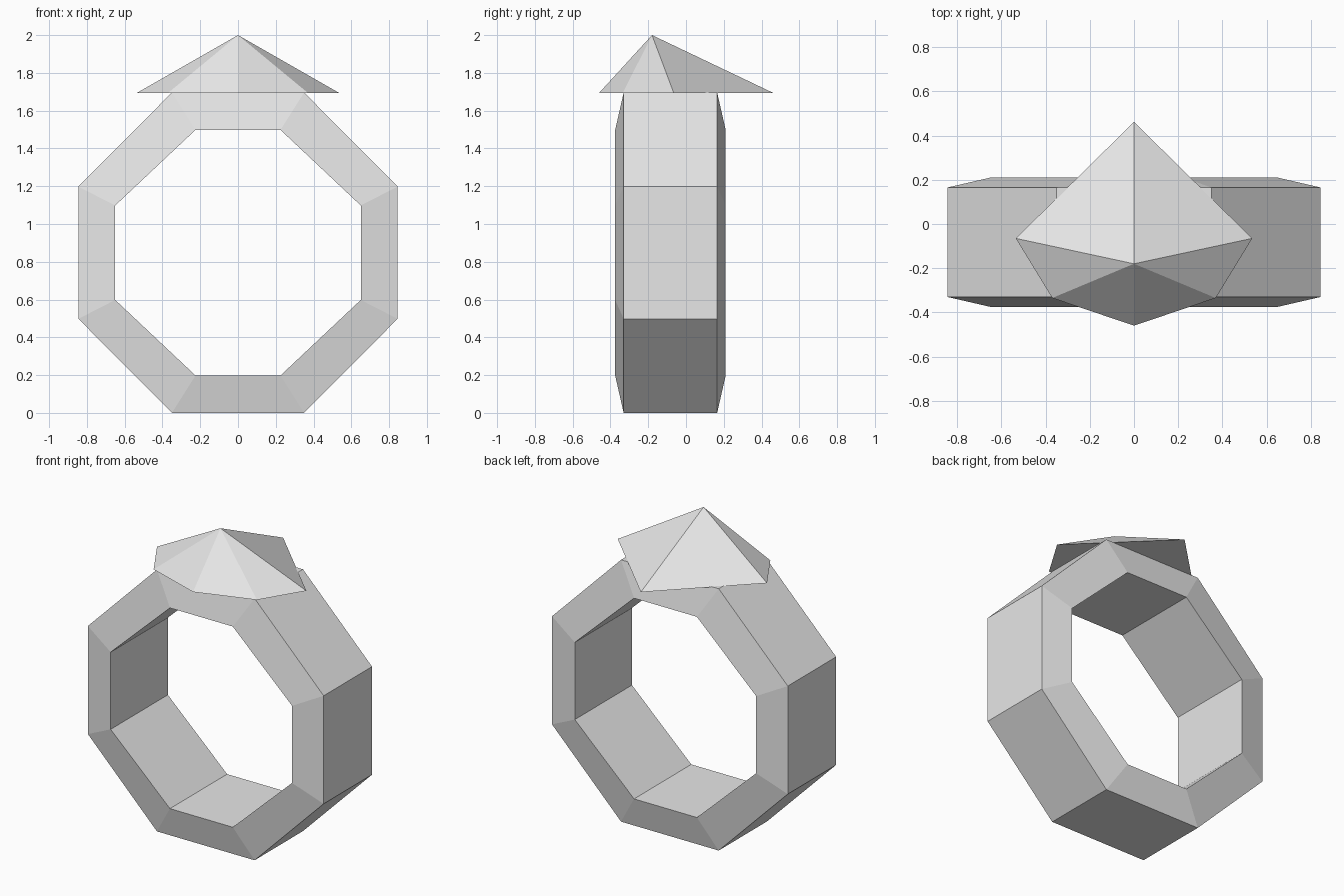
import bpy
import bmesh

# Remove the default cube
cube = bpy.data.objects.get("Cube")
if cube:
    bpy.data.objects.remove(cube, do_unlink=True)

grey = bpy.data.materials.new("light_grey")
grey.use_nodes = True
grey.diffuse_color = (0.8, 0.8, 0.8, 1)
grey.node_tree.nodes["Principled BSDF"].inputs["Base Color"].default_value = (0.8, 0.8, 0.8, 1)


def finish(name, bm):
    """Turn a bmesh into a flat-shaded grey object."""
    bmesh.ops.recalc_face_normals(bm, faces=bm.faces[:])
    mesh = bpy.data.meshes.new(name)
    bm.to_mesh(mesh)
    bm.free()
    mesh.materials.append(grey)
    obj = bpy.data.objects.new(name, mesh)
    bpy.context.collection.objects.link(obj)
    return obj


def octagon(bm, y, top_half_width, half_width, half_side, half_height, centre=0.848):
    """Loop of eight vertices with cut corners, standing in the xz plane."""
    quarter = [(half_width, half_side), (top_half_width, half_height)]
    right = quarter + [(-x, z) for x, z in reversed(quarter)]
    loop = right + [(-x, -z) for x, z in right]
    return [bm.verts.new((x, y, centre + z)) for x, z in loop]


# Band: the wide inner loops and narrower outer loops give bevelled sides
bm = bmesh.new()
outer = (0.35, 0.845, 0.35, 0.848)
inner = (0.225, 0.65, 0.25, 0.65)
loops = [octagon(bm, -0.33, *outer), octagon(bm, 0.165, *outer),
         octagon(bm, 0.21, *inner), octagon(bm, -0.375, *inner)]
for a, b in zip(loops, loops[1:] + loops[:1]):
    for i in range(8):
        j = (i + 1) % 8
        bm.faces.new((a[i], a[j], b[j], b[i]))
finish("ring_band", bm)

# Gem: irregular six-sided pyramid resting on the band
bm = bmesh.new()
outline = [(0, -0.46), (0.37, -0.335), (0.535, -0.065),
           (0, 0.462), (-0.535, -0.065), (-0.37, -0.335)]
base = [bm.verts.new((x, y, 1.694)) for x, y in outline]
apex = bm.verts.new((0, -0.18, 2))
bm.faces.new(base)
for a, b in zip(base, base[1:] + base[:1]):
    bm.faces.new((a, b, apex))
finish("gem", bm)
